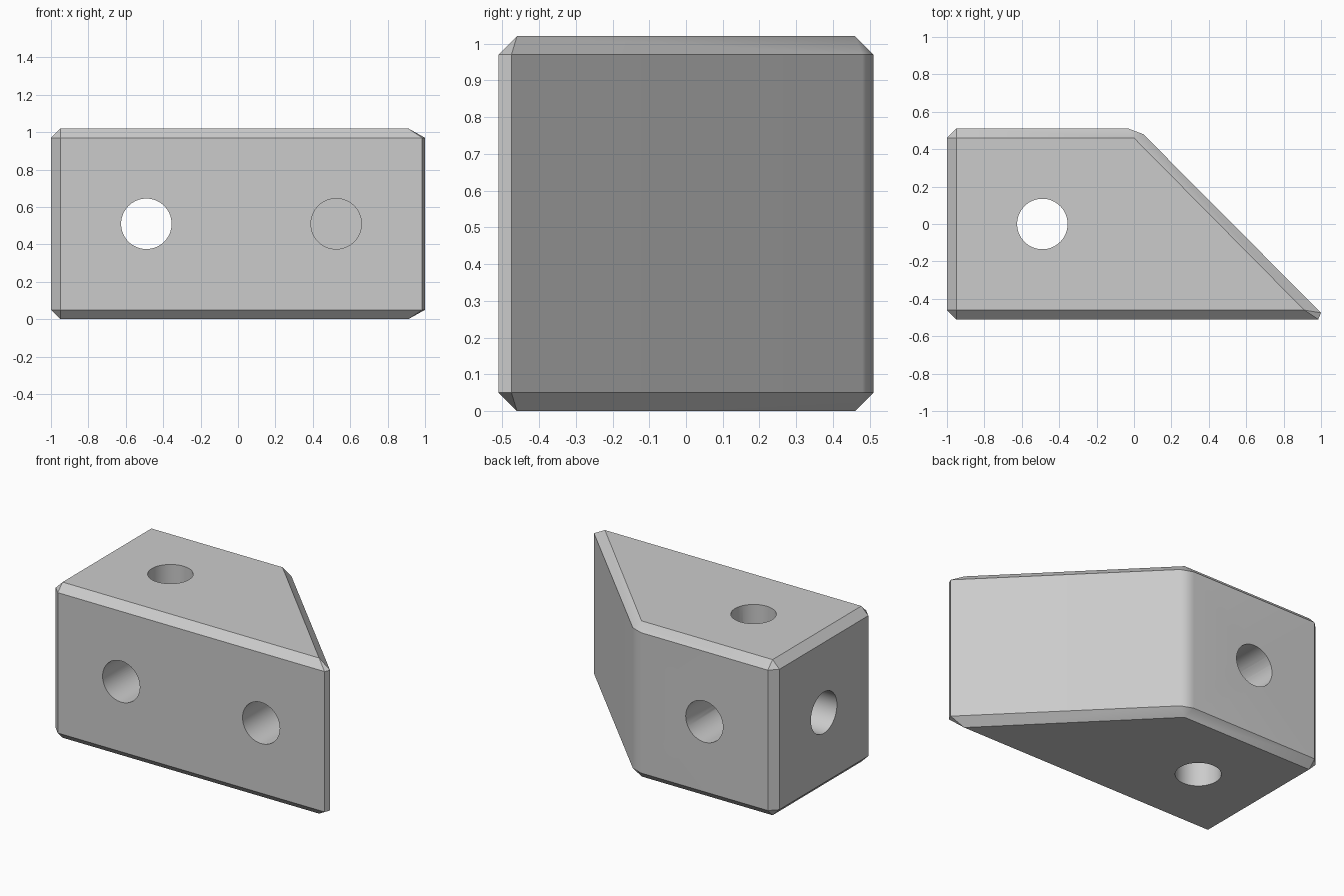
import bpy, bmesh, math
from mathutils import Matrix, Vector

if "Cube" in bpy.data.objects:
    bpy.data.objects.remove(bpy.data.objects["Cube"], do_unlink=True)

HEIGHT, CHAMFER = 1.02, 0.05
HOLE_X, HOLE_Z, RADIUS = -0.49, 0.51, 0.135

# Material
grey = bpy.data.materials.new("light grey")
grey.use_nodes = True
colour = (0.6, 0.6, 0.6, 1)
grey.diffuse_color = colour
grey.node_tree.nodes["Principled BSDF"].inputs["Base Color"].default_value = colour

# Block corners, counter-clockwise: cap point, then the two wall points of the corner
corners = [
    ((-0.95, -0.46), (-1, -0.46), (-0.95, -0.51)),
    ((0.91, -0.46), (0.985, -0.51), (1, -0.475)),
    ((0, 0.46), (0.05, 0.48), (-0.03, 0.51)),
    ((-0.95, 0.46), (-0.95, 0.51), (-1, 0.46)),
]


def build_block():
    bm = bmesh.new()
    rings = []
    for cap_z, wall_z in ((0, CHAMFER), (HEIGHT, HEIGHT - CHAMFER)):
        cap = [bm.verts.new((*c[0], cap_z)) for c in corners]
        wall = [bm.verts.new((*p, wall_z)) for c in corners for p in c[1:]]
        bm.faces.new(cap)
        for i in range(4):
            j = (i + 1) % 4
            a, b, c = wall[2 * i], wall[2 * i + 1], wall[2 * j]
            bm.faces.new((cap[i], a, b))
            bm.faces.new((cap[i], b, c, cap[j]))
        rings.append(wall)
    low, high = rings
    for i in range(8):
        j = (i + 1) % 8
        bm.faces.new((low[i], low[j], high[j], high[i]))
    bmesh.ops.recalc_face_normals(bm, faces=bm.faces)
    mesh = bpy.data.meshes.new("block")
    bm.to_mesh(mesh)
    bm.free()
    mesh.materials.append(grey)
    obj = bpy.data.objects.new("drilled_block", mesh)
    bpy.context.collection.objects.link(obj)
    return obj


def drill(target, start, end):
    """Cut a round hole between two points."""
    start, end = Vector(start), Vector(end)
    axis = end - start
    turn = axis.to_track_quat('Z', 'Y').to_matrix().to_4x4()
    bm = bmesh.new()
    bmesh.ops.create_cone(bm, cap_ends=True, segments=64, radius1=RADIUS,
                          radius2=RADIUS, depth=axis.length,
                          matrix=Matrix.Translation((start + end) / 2) @ turn)
    mesh = bpy.data.meshes.new("drill")
    bm.to_mesh(mesh)
    bm.free()
    mesh.materials.append(grey)
    cutter = bpy.data.objects.new("drill", mesh)
    cutter.hide_render = True
    bpy.context.collection.objects.link(cutter)
    cut = target.modifiers.new("hole", 'BOOLEAN')
    cut.operation, cut.solver, cut.object = 'DIFFERENCE', 'EXACT', cutter
    bpy.ops.object.modifier_apply(modifier=cut.name)
    bpy.data.objects.remove(cutter, do_unlink=True)


block = build_block()
bpy.ops.object.select_all(action='DESELECT')
block.select_set(True)
bpy.context.view_layer.objects.active = block

# Through holes, side hole meeting them, and blind hole in the wedge
drill(block, (HOLE_X, 0, -1), (HOLE_X, 0, 2))
drill(block, (HOLE_X, -1, HOLE_Z), (HOLE_X, 1, HOLE_Z))
drill(block, (-2, 0, HOLE_Z), (HOLE_X, 0, HOLE_Z))
drill(block, (0.525, -1, HOLE_Z), (0.525, -0.14, HOLE_Z))

# Crisp chamfers, softened back corner
bpy.ops.object.shade_smooth_by_angle(angle=math.radians(30))
normals = block.modifiers.new("weighted normals", 'WEIGHTED_NORMAL')
normals.keep_sharp = True
